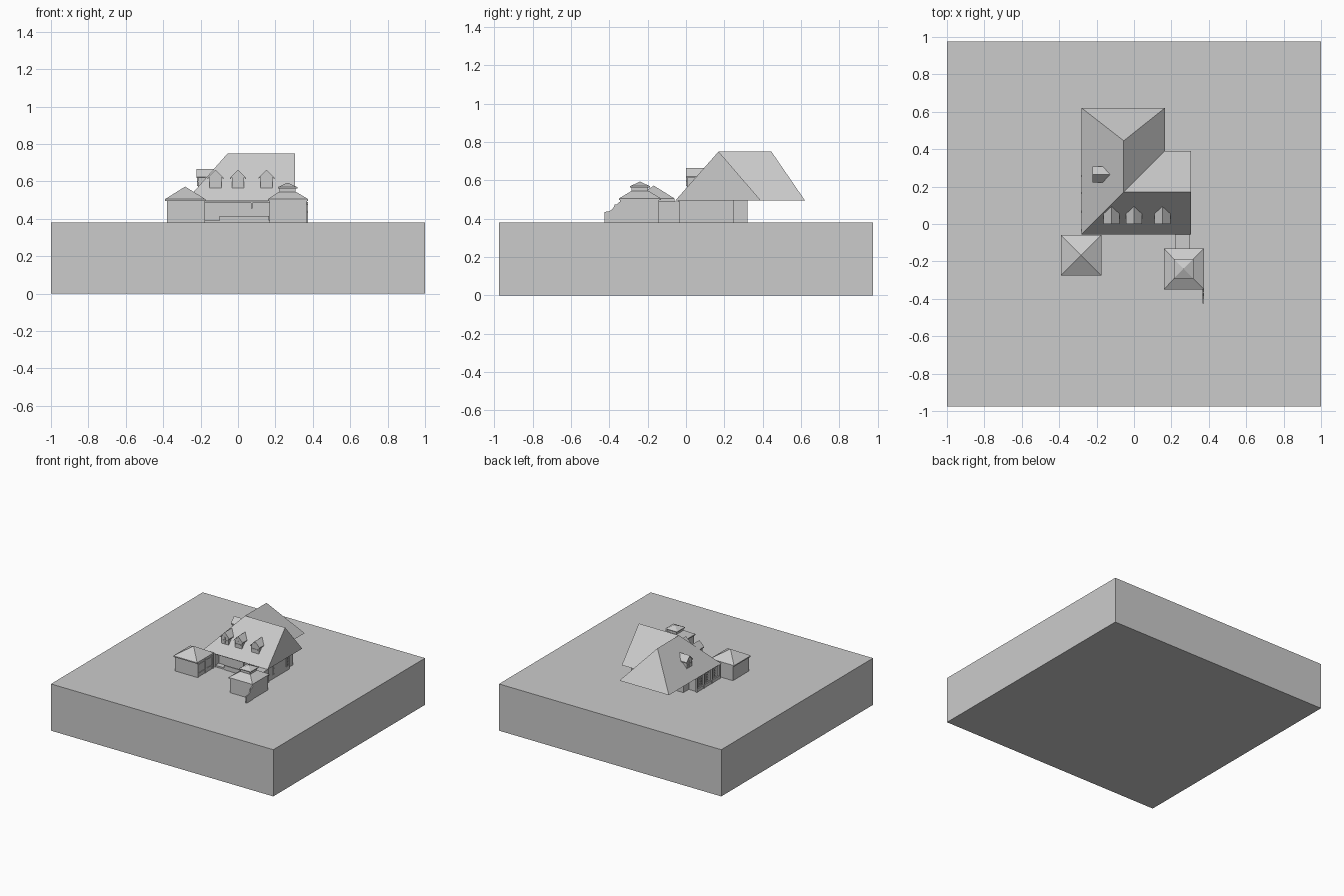
import bpy, bmesh, math
from mathutils import Matrix, Vector

if "Cube" in bpy.data.objects:
    bpy.data.objects.remove(bpy.data.objects["Cube"])

G = 0.38       # ground level on top of the plinth
EAVE = 0.495   # main eave height


def mesh(name, verts, faces):
    me = bpy.data.meshes.new(name)
    me.from_pydata(verts, [], faces)
    bm = bmesh.new()
    bm.from_mesh(me)
    bmesh.ops.recalc_face_normals(bm, faces=bm.faces)
    bm.to_mesh(me)
    bm.free()
    ob = bpy.data.objects.new(name, me)
    bpy.context.collection.objects.link(ob)
    return ob


def extrude(name, a, b):
    """Closed solid between two matching loops."""
    n = len(a)
    sides = [(i, (i + 1) % n, n + (i + 1) % n, n + i) for i in range(n)]
    return mesh(name, a + b, [tuple(range(n)), tuple(range(n, 2 * n))] + sides)


def rect(x0, x1, y0, y1, z):
    return [(x0, y0, z), (x1, y0, z), (x1, y1, z), (x0, y1, z)]


def box(name, x0, x1, y0, y1, z0, z1):
    return extrude(name, rect(x0, x1, y0, y1, z0), rect(x0, x1, y0, y1, z1))


def pyramid(name, x0, x1, y0, y1, z0, z1):
    v = rect(x0, x1, y0, y1, z0) + [((x0 + x1) / 2, (y0 + y1) / 2, z1)]
    return mesh(name, v, [(0, 1, 2, 3)] + [(i, (i + 1) % 4, 4) for i in range(4)])


def dormer(name, pos, angle):
    """Gabled dormer facing -y before turning; its back sinks into the roof slope."""
    m = Matrix.Translation(pos) @ Matrix.Rotation(angle, 4, 'Z')
    body = [(-.032, 0), (.032, 0), (.032, .062), (0, .09), (-.032, .062)]
    parts = [extrude(name + "_body", [(x, 0, z) for x, z in body],
                     [(x, z / 1.133 + .002, z) for x, z in body])]
    roof = [(-.042, .055), (0, .098), (.042, .055), (.042, .048), (0, .09), (-.042, .048)]
    parts.append(extrude(name + "_roof", [(x, -.006, z) for x, z in roof],
                         [(x, z / 1.133 + .002, z) for x, z in roof]))
    parts.append(box(name + "_mullion", -.003, .003, -.004, .001, .006, .055))
    parts.append(box(name + "_transom", -.024, .024, -.004, .001, .028, .033))
    for p in parts:
        p.data.transform(m)


def side_window(name, x, y0, y1, z0, z1):
    """Framed window with glazing bars on a wall facing +x or -x."""
    t = .004
    for y in (y0, (y0 + y1) / 2 - t / 2, y1 - t):
        box(name + "_upright", x - t, x + t, y, y + t, z0, z1)
    for i in range(4):
        z = z0 + (z1 - z0 - t) * i / 3
        box(name + "_bar", x - t, x + t, y0, y1, z, z + t)


# Ground block
box("ground_block", -1, 1, -.975, .975, 0, G)

# L-shaped main roof: gable to the right, hips at the front left and the back
roof_points = [(-.28, -.055, EAVE), (.305, -.055, EAVE), (.305, .39, EAVE),
               (.165, .39, EAVE), (.165, .62, EAVE), (-.28, .62, EAVE),
               (-.055, .17, .75), (.305, .17, .75), (-.055, .445, .75)]
mesh("main_roof", roof_points,
     [(0, 1, 7, 6), (1, 2, 7), (2, 3, 6, 7), (3, 4, 8, 6), (4, 5, 8),
      (5, 0, 6, 8), (0, 5, 4, 3, 2, 1)])

# House walls with a recessed porch
box("house_walls", -.27, .29, .01, .25, G, EAVE)
box("rear_walls", -.2, .27, .25, .32, G, EAVE)
box("porch_parapet", -.1, .165, -.04, -.03, G, .415)
box("porch_floor", -.27, .29, -.035, .01, G, .392)
box("porch_beam", -.27, .29, -.04, -.025, .484, EAVE)
box("porch_right_wall", .278, .29, -.035, .01, G, EAVE)
box("porch_left_wall", -.27, -.18, -.04, .01, G, EAVE)
box("porch_lamp", .07, .078, -.036, -.028, .455, .486)
for y0 in (.02, .205):
    side_window("right_window", .29, y0, y0 + .036, .412, .486)

# Left side posts and windows
for y in (-.04, .06, .16, .25):
    box("left_post", -.283, -.27, y, y + .012, G, EAVE)
box("left_sill", -.28, -.27, -.04, .26, G, .405)
for y0 in (.005, .095, .19):
    side_window("left_window", -.27, y0, y0 + .04, .415, .48)

# Dormers
for i, x in enumerate((-.12, 0, .152)):
    dormer("front_dormer_%d" % i, Vector((x, .005, .565)), 0)
dormer("left_dormer", Vector((-.215, .265, .569)), -math.pi / 2)

# Left pavilion
box("left_pavilion_walls", -.38, -.18, -.265, -.06, G, .498)
box("left_pavilion_eave", -.39, -.175, -.275, -.06, .496, .505)
pyramid("left_pavilion_roof", -.39, -.175, -.275, -.06, .505, .572)
for y in (-.262, -.165, -.075):
    box("left_pavilion_post", -.18, -.176, y, y + .01, G, .496)
for z in (.405, .475):
    box("left_pavilion_rail", -.18, -.176, -.262, -.065, z, z + .008)

# Right pavilion with a small cupola
box("right_pavilion_walls", .168, .37, -.343, -.14, G, .498)
box("right_pavilion_eave", .16, .375, -.35, -.13, .496, .505)
extrude("right_pavilion_roof", rect(.16, .375, -.35, -.13, .505),
        rect(.218, .312, -.287, -.193, .543))
box("cupola_walls", .222, .308, -.283, -.197, .54, .566)
box("cupola_eave", .213, .317, -.292, -.188, .563, .569)
pyramid("cupola_roof", .213, .317, -.292, -.188, .569, .593)

# Link between the right pavilion and the house
box("link_walls", .22, .3, -.14, -.03, G, .49)

# Curved wing wall in front of the right pavilion
wing = [(-.343, G), (-.425, G), (-.425, .435), (-.402, .438), (-.385, .448),
        (-.375, .462), (-.372, .475), (-.36, .475), (-.343, .49)]
extrude("wing_wall", [(.366, y, z) for y, z in wing], [(.375, y, z) for y, z in wing])
